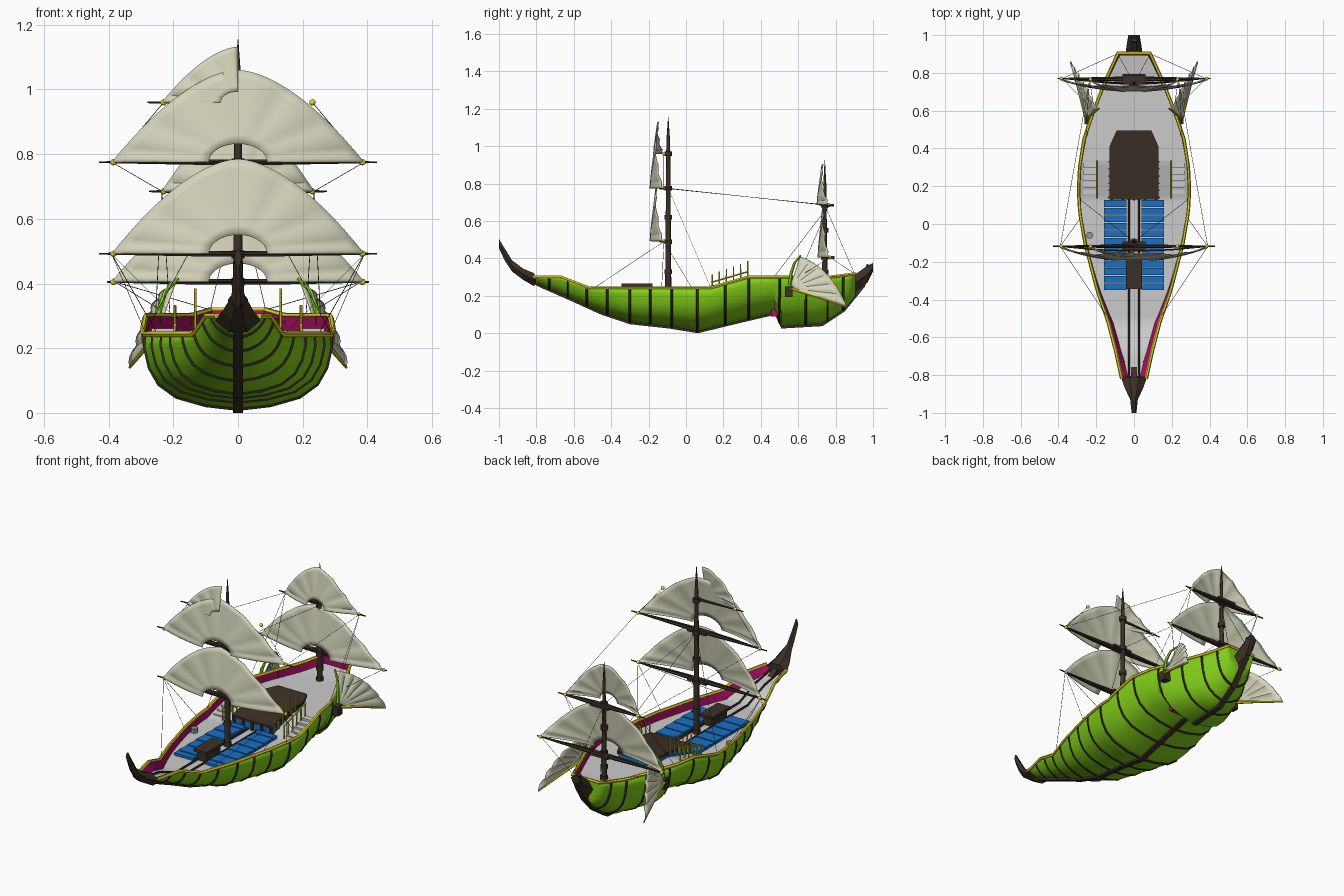
import bpy, bmesh
from math import sin, cos, pi, radians, hypot
from mathutils import Vector

if "Cube" in bpy.data.objects:
    bpy.data.objects.remove(bpy.data.objects["Cube"])

def mat(name, r, g, b):
    m = bpy.data.materials.new(name)
    m.diffuse_color = (r, g, b, 1)
    m.use_nodes = True
    m.node_tree.nodes["Principled BSDF"].inputs["Base Color"].default_value = m.diffuse_color
    return m

GREEN = mat("green_planks", .22, .62, .01)
YELLOW = mat("yellow_trim", .80, .70, .02)
DARK = mat("dark_wood", .045, .03, .02)
CLOTH = mat("sail_cloth", .66, .66, .50)
MAGENTA = mat("magenta_wall", .42, .005, .13)
BLUE = mat("blue_hatch", .01, .16, .55)

def make(name, verts, faces, m=None, smooth=True, thick=0):
    me = bpy.data.meshes.new(name)
    me.from_pydata([tuple(v) for v in verts], [], faces)
    bm = bmesh.new(); bm.from_mesh(me)
    bmesh.ops.recalc_face_normals(bm, faces=bm.faces)
    bm.to_mesh(me); bm.free()
    if smooth:
        me.shade_smooth(); me.set_sharp_from_angle(angle=radians(35))
    if m: me.materials.append(m)
    ob = bpy.data.objects.new(name, me)
    bpy.context.collection.objects.link(ob)
    if thick:
        mod = ob.modifiers.new("thickness", 'SOLIDIFY'); mod.thickness = thick; mod.offset = 0
    return ob

def loft(name, rings, m=None, closed=True, caps=True, **kw):
    n = len(rings[0])
    faces = [(i*n+j, i*n+(j+1) % n, (i+1)*n+(j+1) % n, (i+1)*n+j)
             for i in range(len(rings)-1) for j in range(n if closed else n-1)]
    if caps:
        faces += [tuple(range(n)), tuple(range((len(rings)-1)*n, len(rings)*n))]
    return make(name, [p for r in rings for p in r], faces, m, **kw)

def box(name, x0, x1, y0, y1, z0, z1, m=None):
    ring = lambda z: [(x0, y0, z), (x1, y0, z), (x1, y1, z), (x0, y1, z)]
    return loft(name, [ring(z0), ring(z1)], m, smooth=False)

def tube(name, pts, r, m=DARK, res=1):
    # swept round bar; r is one radius or one per point
    cu = bpy.data.curves.new(name, 'CURVE')
    cu.dimensions = '3D'; cu.bevel_depth = 1; cu.bevel_resolution = res; cu.use_fill_caps = True
    sp = cu.splines.new('POLY'); sp.points.add(len(pts)-1)
    for i, p in enumerate(pts):
        sp.points[i].co = (*p, 1)
        sp.points[i].radius = r[i] if isinstance(r, (list, tuple)) else r
    tmp = bpy.data.objects.new(name, cu)
    me = bpy.data.meshes.new_from_object(tmp)
    bpy.data.objects.remove(tmp)
    me.shade_smooth(); me.set_sharp_from_angle(angle=radians(50))
    me.materials.clear(); me.materials.append(m)
    ob = bpy.data.objects.new(name, me)
    bpy.context.collection.objects.link(ob)

def ball(name, p, r, m):
    bm = bmesh.new(); bmesh.ops.create_icosphere(bm, subdivisions=2, radius=r)
    vs = [v.co + Vector(p) for v in bm.verts]; fs = [[v.index for v in f.verts] for f in bm.faces]
    make(name, vs, fs, m); bm.free()

def at(tab, y):
    for (a, p), (b, q) in zip(tab, tab[1:]):
        if y <= b: return p + (q-p)*max(0, (y-a)/(b-a))
    return tab[-1][1]

# Hull lines: keel height, rail height and half width along the length
KEEL = [(-.93, .335), (-.85, .28), (-.78, .245), (-.62, .175), (-.46, .102), (-.3, .048), (-.09, .025), (.064, 0),
        (.29, .055), (.44, .09), (.475, .1), (.51, .025), (.73, .038), (.85, .118), (.957, .25), (.995, .36)]
SHEER = [(-.82, .3), (-.67, .3), (-.52, .243), (.13, .243), (.33, .3), (.77, .3), (.905, .318)]
HALF = [(-.82, .065), (-.67, .098), (-.52, .137), (-.35, .195), (-.1, .26), (.06, .287), (.18, .294), (.3, .288),
        (.45, .265), (.6, .213), (.75, .155), (.905, .085)]
FULL = [(0, 0), (.35, .05), (.66, .16), (.85, .33), (.95, .55), (1, .82), (.99, 1)]
VEE = [(0, 0), (.3, .10), (.52, .24), (.7, .42), (.83, .62), (.93, .82), (1, 1)]

def section(y):
    f = min(1, max(0, (-y-.25)/.5, (y-.6)/.6))
    k, s, w = at(KEEL, y)+.012, at(SHEER, y), at(HALF, y)
    return [(w*(a[0]+(b[0]-a[0])*f), k+(s-k)*(a[1]+(b[1]-a[1])*f)) for a, b in zip(FULL, VEE)]

def full_section(y):
    h = section(y)
    return [(-x, y, z) for x, z in reversed(h[1:])] + [(x, y, z) for x, z in h]

ys = sorted({round(-.82+i*1.725/46, 4) for i in range(47)} | {-.67, -.52, .13, .33, .475, .51})
loft("hull", [full_section(y) for y in ys], GREEN, closed=False, caps=False, thick=.004)
make("transom", full_section(.905), [tuple(range(13))], GREEN, smooth=False)

def deck_edge(y):
    s, k = at(SHEER, y), at(KEEL, y)
    z = s - min(.045, .5*(s-k))
    return at([(b, a) for a, b in section(y)], z)-.008, z

# Deck, inner bulwarks, rails
loft("deck", [[(-deck_edge(y)[0], y, deck_edge(y)[1]), (deck_edge(y)[0], y, deck_edge(y)[1])] for y in ys],
     closed=False, caps=False)
for s in (-1, 1):
    loft("inner_bulwark", [[(s*deck_edge(y)[0], y, deck_edge(y)[1]), (s*(at(HALF, y)-.008), y, at(SHEER, y))]
                           for y in ys], MAGENTA, closed=False, caps=False)
    tube("rail", [(s*at(HALF, y), y, at(SHEER, y)) for y in ys], .009, YELLOW)
tube("stern_rail", [(-.09, .905, .318), (.09, .905, .318)], .009, YELLOW)
box("stern_inner_wall", -.08, .08, .893, .9, .265, .315, MAGENTA)

# Ribs around the hull and the keel beam
for y in (-.81, -.73, -.63, -.53, -.42, -.3, -.19, -.075, .06, .21, .335, .5, .64, .755, .84):
    tube("rib", full_section(y), .0075)
rings = []
for i, (y, z) in enumerate(KEEL):
    a, b = KEEL[max(0, i-1)], KEEL[min(len(KEEL)-1, i+1)]
    ty, tz = b[0]-a[0], b[1]-a[1]; l = hypot(ty, tz)
    iy, iz = y-.03*tz/l, z+.03*ty/l
    rings.append([(-.015, y, z), (.015, y, z), (.015, iy, iz), (-.015, iy, iz)])
loft("keel", rings, DARK, smooth=False)
box("hull_step", -.13, .13, .455, .5, .09, .14, MAGENTA)

# Prow and stern block: (y, half width, bottom, top)
def block(name, rows):
    loft(name, [[(-w, y, (a+b)/2), (-w*.4, y, a), (w*.4, y, a), (w, y, (a+b)/2), (w*.35, y, b), (-w*.35, y, b)]
                for y, w, a, b in rows], DARK, smooth=False)
block("prow", [(-.81, .07, .25, .32), (-.87, .048, .285, .345), (-.93, .02, .33, .39),
               (-.97, .016, .39, .455), (-1, .012, .455, .505)])
block("stern_block", [(.9, .045, .22, .31), (.94, .04, .25, .34), (.97, .035, .27, .36), (1, .03, .33, .375)])

# Deck fittings: hatch slats, centre runners, bench, cabin
for s in (-1, 1):
    for i in range(12):
        y = -.35 + i*.04
        box("hatch_slat", min(s*.04, s*.16), max(s*.04, s*.16), y, y+.036, .198, .212+.003*(i % 2), BLUE)
    tube("deck_runner", [(s*.027, y, deck_edge(y)[1]+.005) for y in (-.8, -.67, -.52, -.33, .13)], .006)
box("bench_base", -.03, .03, -.33, -.2, .2, .25, DARK)
box("bench_top", -.042, .042, -.345, -.18, .25, .265, DARK)
plan = [(-.13, .13), (.13, .13), (.13, .41), (.092, .495), (-.092, .495), (-.13, .41)]
roof = lambda y: .252 + .04*min(1, (y-.13)/.2)
loft("cabin_walls", [[(x*.92, y*.98+.006, .2) for x, y in plan], [(x*.92, y*.98+.006, roof(y)-.01) for x, y in plan]],
     BLUE, smooth=False)
rp = [(-.13, .13), (.13, .13), (.13, .33), (.13, .41), (.092, .495), (-.092, .495), (-.13, .41), (-.13, .33)]
loft("cabin_roof", [[(x, y, roof(y)-.012+d) for x, y in rp] for d in (0, .014)], DARK, smooth=False)
for i in range(5):
    box("cabin_front_post", -.122+i*.058, -.11+i*.058, .124, .136, .2, .245, DARK)

# Stairs with railings on both sides of the cabin
for s in (-1, 1):
    for i in range(5):
        a, b = sorted((s*.2, s*.268))
        box("stair_step", a, b, .16+i*.034, .196+i*.034, .2, .213+i*.012)
    for i in range(6):
        y = .14 + i*.038
        tube("cabin_post", [(s*.132, y, .215+i*.012), (s*.132, y, .315+i*.014)], [.005, .0035], YELLOW)
        tube("stair_post", [(s*.195, y, .2+i*.01), (s*.195, y, .275+i*.011)], .0045, YELLOW)
    tube("stair_rail", [(s*.195, .135, .272), (s*.195, .335, .33)], .005, YELLOW)
tube("deck_capstan", [(-.235, -.06, .2), (-.235, -.06, .225)], .02, mat("grey_metal", .3, .3, .3))

# Masts with collars
tube("main_mast", [(0, -.095, .2), (0, -.095, .55), (0, -.095, .97), (0, -.095, 1.06), (0, -.095, 1.155)],
     [.017, .014, .011, .008, .001], res=2)
tube("mizzen_mast", [(0, .742, .255), (0, .742, .5), (0, .742, .8), (0, .742, .925)], [.015, .012, .008, .001], res=2)
for y, zs in ((-.095, (.21, .33, .49, .62, .775, .96)), (.742, (.262, .325, .405, .55, .685))):
    for z in zs:
        tube("mast_collar", [(0, y, z-.012), (0, y, z+.012)], .02, res=2)

# Fan shaped sails with their yards
def sail(name, y0, z0, W, H, bow, s0=0.0):
    rows, nu, nv = [], int(48*(1-s0)), 8
    for i in range(nu+1):
        th = pi*(s0+(1-s0)*i/nu); c = cos(th); row = []
        for j in range(nv+1):
            t = j/nv
            x = .23*W*c*(1-t) + W*c*t
            h = .2*H*sin(th)*(1-t) + H*(1-abs(c)**1.7)*t
            y = y0 - bow*(1-(x/W)**2)*(1-.55*h/H) - .008*t*abs(sin(8*th))
            row.append((x, y, z0+h))
        rows.append(row)
    loft(name, rows, CLOTH, closed=False, caps=False, thick=.003)

def yard(y, z, L, ball_x):
    tube("yard", [(-L, y, z), (-.09, y, z), (.09, y, z), (L, y, z)], [.003, .010, .010, .003])
    tube("yard_brace", [(x*L*.9, y-.025*(1-x*x), z) for x in (-1, -.5, 0, .5, 1)], .004)
    box("yard_cradle", -.06, .06, y-.02, y+.025, z-.007, z+.007, DARK)
    for s in (-1, 1):
        ball("yard_ball", (s*ball_x, y, z), .010, YELLOW)

for nm, y, z, W, H, L in (("lower_main_sail", -.118, .492, .39, .293, .43), ("upper_main_sail", -.118, .775, .39, .285, .43),
                          ("lower_mizzen_sail", .77, .405, .39, .285, .405), ("upper_mizzen_sail", .765, .685, .235, .22, .275)):
    sail(nm, y, z, W, H, .08 if y < 0 else .07)
    yard(y, z, L, W-.005)
sail("top_half_sail", -.118, .96, .235, .172, .06, .5)
tube("top_half_yard", [(-.28, -.118, .96), (0, -.11, .96)], [.003, .008])
for s in (-1, 1):
    ball("top_yard_ball", (s*.23, -.118, .96), .010, YELLOW)

# Side fins at the stern quarters
for s in (-1, 1):
    B, A, M, E = [Vector((s*x, y, z)) for x, y, z in
                  ((.252, .555, .24), (.19, .61, .41), (.268, .755, .315), (.335, .86, .14))]
    C = 2*M - (A+E)/2
    rows = []
    for i in range(25):
        u = i/24
        o = A*(1-u)**2 + C*2*u*(1-u) + E*u*u
        rows.append([B.lerp(o, .08+.92*j/6) + Vector((s*.01*(j/6)*abs(sin(6*pi*u)), 0, 0)) for j in range(7)])
    loft("side_fin", rows, CLOTH, closed=False, caps=False, thick=.003)
    tube("fin_upper_spar", [(s*.245, .555, .26), (s*.243, .562, .32), (s*.225, .58, .375), (s*.185, .612, .415)],
         [.010, .009, .007, .005], GREEN)
    tube("fin_lower_spar", [B, (s*.29, .70, .195), E], [.009, .007, .004], YELLOW)
    box("fin_bracket", *sorted((s*.22, s*.262)), .53, .57, .195, .25, DARK)

# Rigging
def rope(a, b): tube("rope", [a, b], .0011, DARK, 0)
rope((0, -.095, .775), (0, .742, .685))
for s in (-1, 1):
    for a, b in (((.39, -.118, .775), (.235, .765, .685)), ((.39, -.118, .49), (.285, .03, .245)),
                 ((.39, -.118, .49), (.15, -.48, .25)), ((.235, .765, .685), (.21, .6, .3)),
                 ((.235, .765, .685), (.255, .47, .3)), ((.38, .77, .405), (.21, .6, .3)),
                 ((.38, .77, .405), (.09, .9, .32)), ((0, .742, .685), (.085, .9, .32)),
                 ((0, -.095, .775), (.285, .13, .25)), ((.23, -.118, .96), (.385, -.118, .775)),
                 ((.39, -.118, .49), (.25, -.13, .245))):
        rope((s*a[0], *a[1:]), (s*b[0], *b[1:]))
